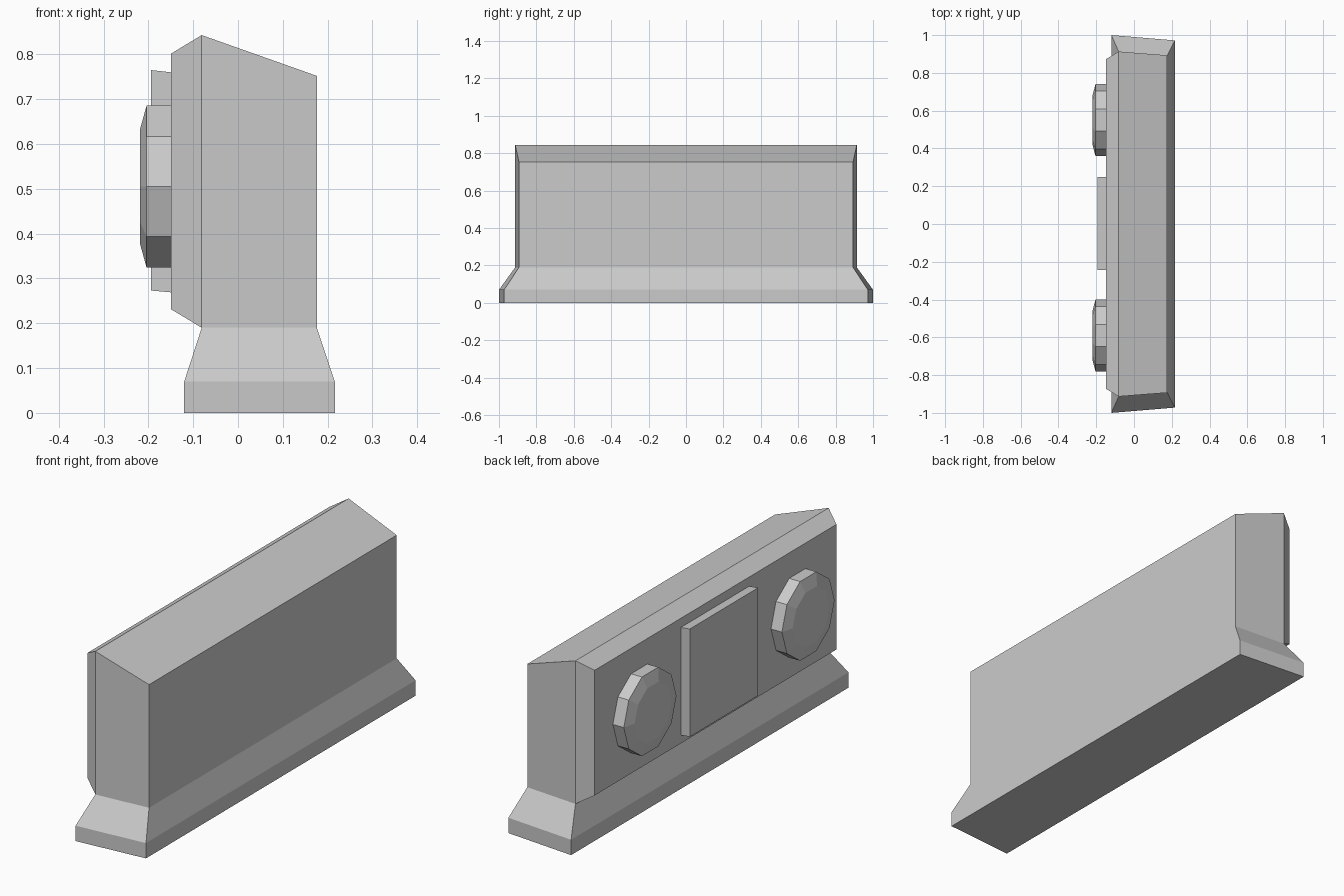
import bpy, bmesh, math

if "Cube" in bpy.data.objects:
    bpy.data.objects.remove(bpy.data.objects["Cube"])


def loft(name, rings, cap_start=True):
    """Skin a list of equal-length point rings and cap the ends."""
    bm = bmesh.new()
    loops = [[bm.verts.new(p) for p in ring] for ring in rings]
    n = len(loops[0])
    for a, b in zip(loops, loops[1:]):
        for i in range(n):
            j = (i + 1) % n
            bm.faces.new((a[i], a[j], b[j], b[i]))
    if cap_start:
        bm.faces.new(loops[0][::-1])
    bm.faces.new(loops[-1])
    bmesh.ops.recalc_face_normals(bm, faces=bm.faces)
    mesh = bpy.data.meshes.new(name)
    bm.to_mesh(mesh)
    obj = bpy.data.objects.new(name, mesh)
    bpy.context.collection.objects.link(obj)
    # the panel's raised border grows out of the wall's flat face
    return obj


def level(x0, y0, z0, x1, y1, z1):
    """Four-sided ring: face side (x0) and back side (x1), mirrored in y."""
    return [(x0, -y0, z0), (x1, -y1, z1), (x1, y1, z1), (x0, y0, z0)]


def upright(x, y0, y1, z0, z1):
    """Rectangle standing in the y-z plane."""
    return [(x, y0, z0), (x, y1, z0), (x, y1, z1), (x, y0, z1)]


def decagon(x, cy, cz, r):
    return [(x, cy + r * math.cos(i * math.pi / 5), cz + r * math.sin(i * math.pi / 5))
            for i in range(10)]


# Flared base and upright wall with a sloping top
wall = loft("barrier_wall", [
    level(-0.12, 1.0, 0.0, 0.216, 0.972, 0.0),
    level(-0.12, 1.0, 0.07, 0.216, 0.972, 0.07),
    level(-0.081, 0.913, 0.19, 0.176, 0.893, 0.19),
    level(-0.081, 0.913, 0.843, 0.176, 0.893, 0.752),
])

# Bevelled raised face: inset the wall's tall -x face and pull it outwards
bm = bmesh.new()
bm.from_mesh(wall.data)
face = min(bm.faces, key=lambda f: (round(f.normal.x, 2), -f.calc_area()))
bmesh.ops.inset_individual(bm, faces=[face], thickness=0.041, depth=0.0)
for v in face.verts:
    v.co.x = -0.149
    v.co.y = math.copysign(0.872, v.co.y)
    v.co.z = 0.802 if v.co.z > 0.5 else 0.231
bm.to_mesh(wall.data)
bm.free()

# Slightly tilted centre plate
loft("centre_plate", [
    upright(-0.149, -0.243, 0.25, 0.269, 0.76),
    upright(-0.194, -0.243, 0.25, 0.273, 0.765),
], cap_start=False)

# Ten-sided lamps with a chamfered front
for name, y in (("lamp_left", 0.55), ("lamp_right", -0.59)):
    loft(name, [
        decagon(-0.149, y, 0.505, 0.19),
        decagon(-0.204, y, 0.505, 0.19),
        decagon(-0.219, y, 0.505, 0.133),
    ], cap_start=False)
